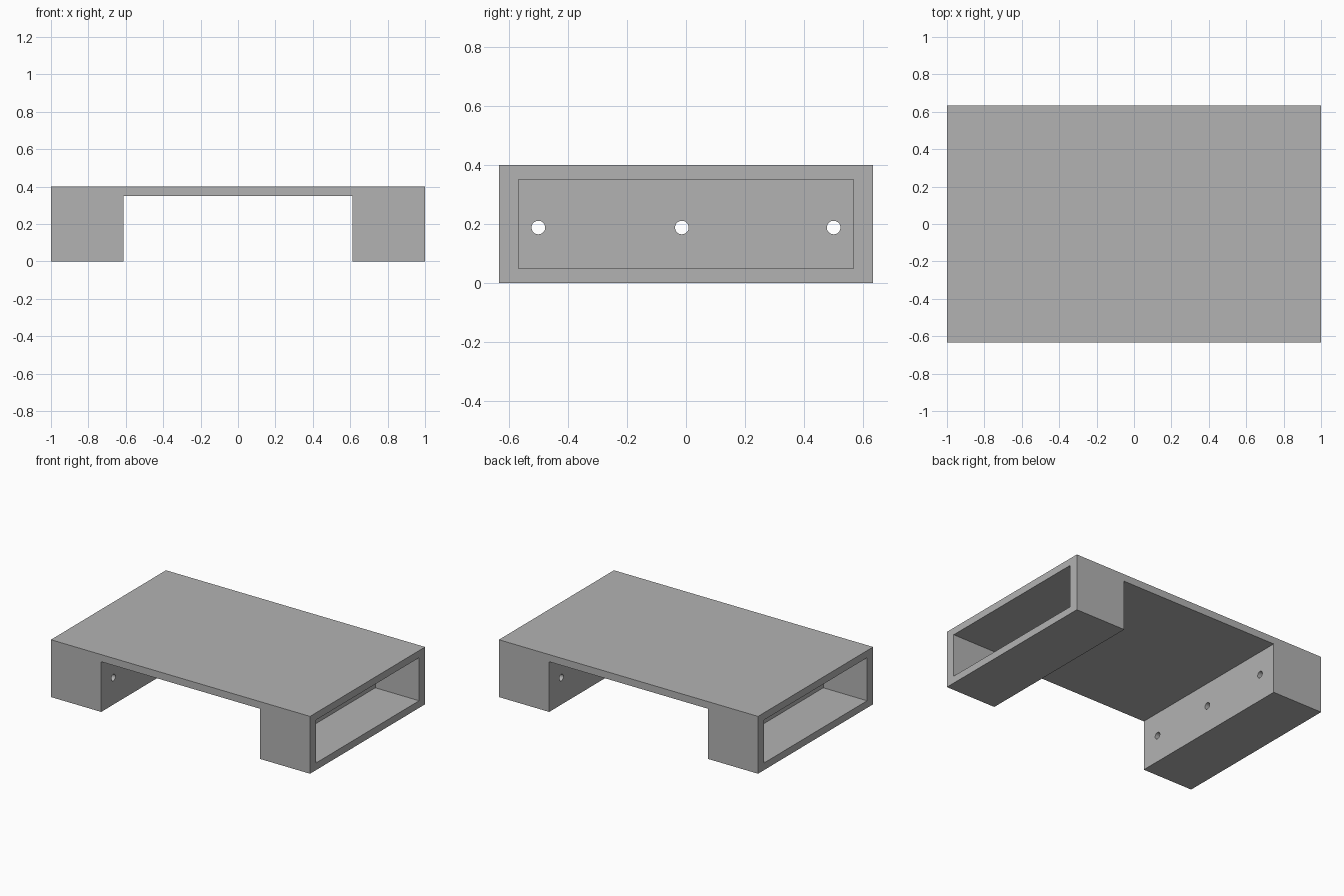
import bpy
import math

if "Cube" in bpy.data.objects:
    bpy.data.objects.remove(bpy.data.objects["Cube"], do_unlink=True)

HALF_DEPTH, HEIGHT, LEG_INNER = 0.634, 0.4, 0.612
WALL, SIDE_WALL = 0.05, 0.066

grey = bpy.data.materials.new("plain grey")
grey.use_nodes = True
colour = (0.45, 0.45, 0.45, 1)
grey.diffuse_color = colour
grey.node_tree.nodes["Principled BSDF"].inputs["Base Color"].default_value = colour


def cutter(obj, name):
    obj.name = name
    obj.hide_render = True
    obj.display_type = 'WIRE'
    return obj


def box_cutter(name, x0, x1, y0, y1, z0, z1):
    bpy.ops.mesh.primitive_cube_add(
        size=1, location=((x0 + x1) / 2, (y0 + y1) / 2, (z0 + z1) / 2))
    obj = bpy.context.object
    obj.scale = (x1 - x0, y1 - y0, z1 - z0)
    return cutter(obj, name)


# Bridge-shaped body: front profile extruded along the depth
profile = [(-1, 0), (-LEG_INNER, 0), (-LEG_INNER, HEIGHT - WALL),
           (LEG_INNER, HEIGHT - WALL), (LEG_INNER, 0), (1, 0),
           (1, HEIGHT), (-1, HEIGHT)]
n = len(profile)
verts = [(x, y, z) for y in (-HALF_DEPTH, HALF_DEPTH) for x, z in profile]
faces = [tuple(range(n)), tuple(reversed(range(n, 2 * n)))]
faces += [(i, i + n, (i + 1) % n + n, (i + 1) % n) for i in range(n)]
mesh = bpy.data.meshes.new("stand_body")
mesh.from_pydata(verts, [], faces)
mesh.materials.append(grey)
body = bpy.data.objects.new("stand_body", mesh)
bpy.context.collection.objects.link(body)

# Storage pockets open to each outer side
cutters = []
pocket_y = HALF_DEPTH - SIDE_WALL
for side, name in ((-1, "right_pocket"), (1, "left_pocket")):
    x0, x1 = sorted((side * (LEG_INNER + WALL), side * 1.2))
    cutters.append(box_cutter(name, x0, x1, -pocket_y, pocket_y,
                              WALL, HEIGHT - WALL))

# Screw holes through the inner leg walls
for y, name in ((-0.5, "front_hole"), (-0.014, "middle_hole"), (0.5, "back_hole")):
    bpy.ops.mesh.primitive_cylinder_add(
        vertices=32, radius=0.023, depth=1.6, location=(0, y, 0.188),
        rotation=(0, math.pi / 2, 0))
    cutters.append(cutter(bpy.context.object, name))

# Cut, apply, then drop the helpers
bpy.ops.object.select_all(action='DESELECT')
body.select_set(True)
bpy.context.view_layer.objects.active = body
for c in cutters:
    mod = body.modifiers.new(c.name, 'BOOLEAN')
    mod.operation = 'DIFFERENCE'
    mod.solver = 'EXACT'
    mod.object = c
    bpy.ops.object.modifier_apply(modifier=mod.name)
    bpy.data.objects.remove(c, do_unlink=True)

bpy.ops.object.shade_smooth_by_angle(angle=math.radians(30))
